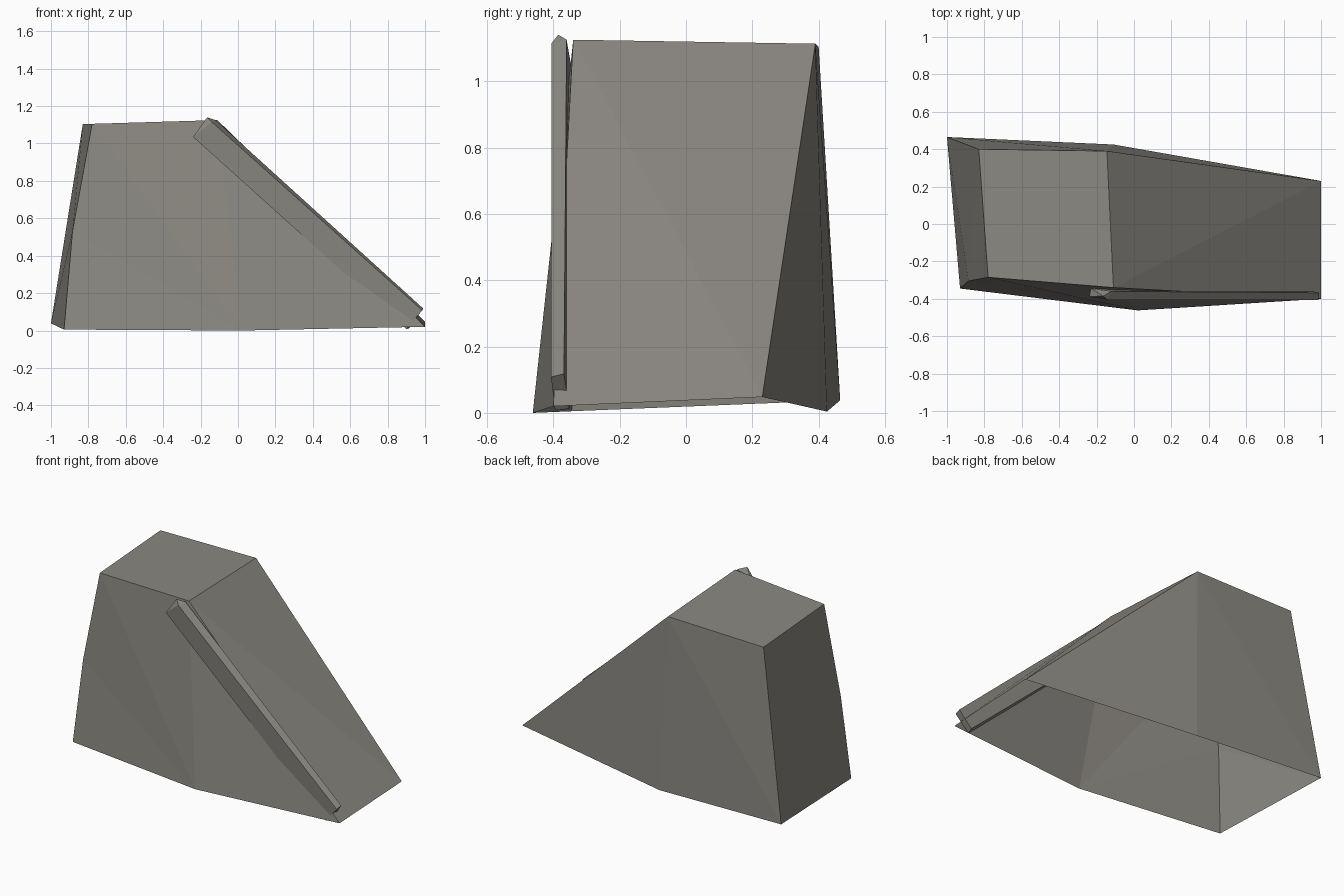
import bpy
from mathutils import Vector

if "Cube" in bpy.data.objects:
    bpy.data.objects.remove(bpy.data.objects["Cube"])

stone = bpy.data.materials.new("warm_grey_stone")
stone.diffuse_color = (0.26, 0.248, 0.222, 1)
stone.use_nodes = True
stone.node_tree.nodes["Principled BSDF"].inputs["Base Color"].default_value = stone.diffuse_color


def build(name, points, faces):
    """Flat-shaded part from named corner points."""
    keys = list(points)
    mesh = bpy.data.meshes.new(name)
    mesh.from_pydata([Vector(points[k]) for k in keys], [],
                     [[keys.index(k) for k in f.split()] for f in faces])
    mesh.materials.append(stone)
    obj = bpy.data.objects.new(name, mesh)
    bpy.context.collection.objects.link(obj)
    return obj


# Ramp block: hollow below, top corners t*, base corners b*, kink on left front edge
build("ramp_block", {
    "tfl": (-0.78, -0.285, 1.105), "tfr": (-0.11, -0.34, 1.125),
    "tbr": (-0.145, 0.39, 1.113), "tbl": (-0.83, 0.40, 1.103),
    "bfl": (-0.93, -0.345, 0.005), "bfm": (0.02, -0.462, 0.0),
    "bfr": (1.0, -0.40, 0.02), "bbr": (1.0, 0.23, 0.048),
    "bbm": (-0.11, 0.425, 0.004), "bbl": (-1.0, 0.465, 0.038),
    "kink": (-0.885, -0.305, 0.53),
}, [
    "tfl tfr tbr tbl",                                    # top
    "tfl kink bfm", "kink bfl bfm", "tfl bfm tfr", "tfr bfm bfr",  # front
    "tfr bfr bbr", "tfr bbr tbr",                         # slope
    "tbr bbr bbm", "tbr bbm bbl", "tbr bbl tbl",          # back
    "tbl bbl kink", "tbl kink tfl", "bbl bfl kink",       # left
])

# Kerb beam down the front edge of the slope: lower / upper, front / back corners
build("kerb_beam", {
    "a_lf": (-0.24, -0.388, 1.035), "a_lb": (-0.23, -0.345, 1.04),
    "a_ub": (-0.12, -0.36, 1.125), "a_uf": (-0.14, -0.405, 1.115),
    "apex": (-0.165, -0.385, 1.14),
    "z_lf": (0.90, -0.395, 0.008), "z_lb": (0.915, -0.352, 0.012),
    "z_ub": (0.99, -0.368, 0.118), "z_uf": (0.985, -0.407, 0.108),
}, [
    "a_lf z_lf z_uf a_uf", "a_uf z_uf z_ub a_ub",
    "a_ub z_ub z_lb a_lb", "a_lb z_lb z_lf a_lf",
    "z_lf z_lb z_ub z_uf",
    "a_lf a_uf apex", "a_uf a_ub apex", "a_ub a_lb apex", "a_lb a_lf apex",
])
